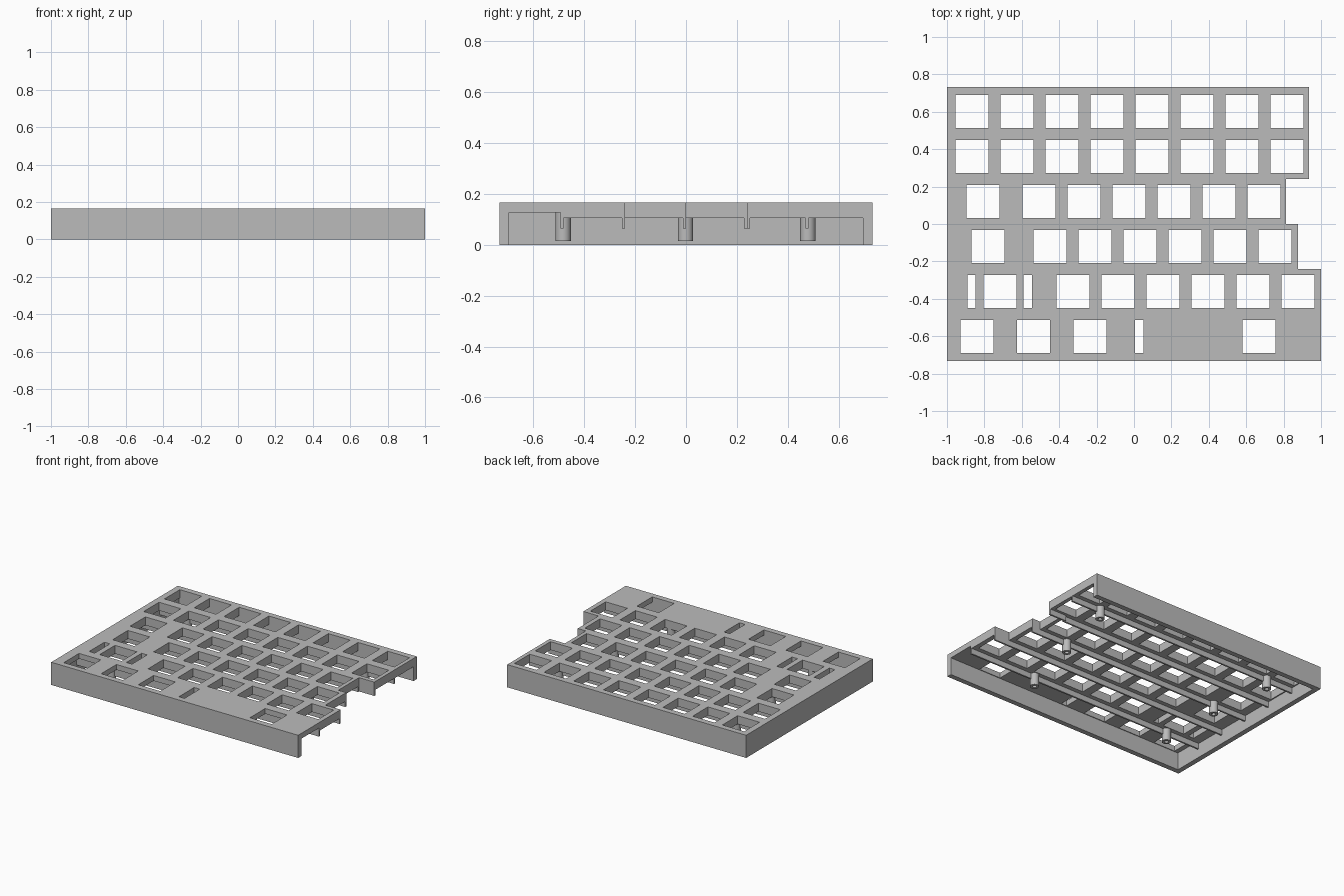
import bpy
import bmesh
import math
from mathutils import Matrix, Vector

cube = bpy.data.objects.get("Cube")
if cube:
    bpy.data.objects.remove(cube, do_unlink=True)

PITCH = 0.2406           # spacing of the key grid
HOLE = 0.177             # square switch opening
SLOT = 0.045             # narrow stabiliser opening
WALL = 0.037
TOP, DEEP, SHALLOW = 0.166, 0.105, 0.127
HALF_Y = 0.7325

grey = bpy.data.materials.new("warm_grey_plastic")
grey.use_nodes = True
grey.diffuse_color = (0.5, 0.5, 0.5, 1)
grey.node_tree.nodes["Principled BSDF"].inputs["Base Color"].default_value = (0.5, 0.5, 0.5, 1)


def finish(name, bm):
    bmesh.ops.recalc_face_normals(bm, faces=bm.faces)
    mesh = bpy.data.meshes.new(name)
    bm.to_mesh(mesh)
    bm.free()
    mesh.materials.append(grey)
    obj = bpy.data.objects.new(name, mesh)
    bpy.context.scene.collection.objects.link(obj)
    return obj


def add_box(bm, x0, x1, y0, y1, z0, z1):
    low, high = Vector((x0, y0, z0)), Vector((x1, y1, z1))
    matrix = Matrix.Translation((low + high) / 2) @ Matrix.Diagonal((*(high - low), 1))
    bmesh.ops.create_cube(bm, size=1, matrix=matrix)


def cut(target, cutter):
    mod = target.modifiers.new("cut", "BOOLEAN")
    mod.operation = "DIFFERENCE"
    mod.solver = "EXACT"
    mod.object = cutter
    graph = bpy.context.evaluated_depsgraph_get()
    mesh = bpy.data.meshes.new_from_object(target.evaluated_get(graph))
    target.modifiers.clear()
    target.data = mesh
    bpy.data.objects.remove(cutter, do_unlink=True)


# Case shell: stepped outline, extruded to full height
outline = [(-1, -HALF_Y), (1, -HALF_Y), (1, -PITCH), (0.877, -PITCH), (0.877, 0),
           (0.812, 0), (0.812, PITCH), (0.935, PITCH), (0.935, HALF_Y), (-1, HALF_Y)]
bm = bmesh.new()
base = bm.faces.new([bm.verts.new((x, y, 0)) for x, y in outline])
solid = bmesh.ops.extrude_face_region(bm, geom=[base])["geom"]
bmesh.ops.translate(bm, vec=(0, 0, TOP),
                    verts=[v for v in solid if isinstance(v, bmesh.types.BMVert)])
shell = finish("case_shell", bm)

# Underside cavity, open on the stepped edge and shallower under the front row
front_split = -2 * PITCH - 0.004
for y0, y1, roof in ((-HALF_Y + WALL, front_split, SHALLOW),
                     (front_split, HALF_Y - WALL, DEEP)):
    bm = bmesh.new()
    add_box(bm, -1 + WALL, 1.2, y0, y1, -0.1, roof)
    cut(shell, finish("cavity_cutter", bm))


# Key openings: each row has single keys, an even run, and narrow slots
def run(start, count):
    return [start + i * PITCH for i in range(count)]


rows = [
    (run(-0.866, 8), []),
    (run(-0.866, 8), []),
    ([-0.808] + run(-0.508, 6), []),
    ([-0.781] + run(-0.449, 6), []),
    ([-0.717] + run(-0.326, 6), [-0.869, -0.567]),
    ([-0.84, -0.537, -0.236, 0.668], [0.027]),
]
bm = bmesh.new()
for i, (keys, slots) in enumerate(rows):
    y = (2.5 - i) * PITCH
    for centres, width in ((keys, HOLE), (slots, SLOT)):
        for x in centres:
            add_box(bm, x - width / 2, x + width / 2, y - HOLE / 2, y + HOLE / 2, 0.03, 0.3)
cut(shell, finish("key_cutter", bm))

# Stiffening ribs between the rows
RIB = 0.012
bm = bmesh.new()
for step, right in ((2, 0.935), (1, 0.812), (0, 0.877), (-1, 1.0), (-2, 1.0)):
    y = step * PITCH
    add_box(bm, -1 + WALL, right, y - RIB, y, 0.065, SHALLOW + 0.003)
add_box(bm, 0.8, 0.935, PITCH, PITCH + RIB, 0.065, DEEP + 0.003)
finish("stiffening_ribs", bm)

# Hollow screw bosses
profile = [(0, 0.1), (0.014, 0.1), (0.014, 0.016), (0.03, 0.016), (0.03, 0.13), (0, 0.13)]
for i, (x, y) in enumerate([(-0.745, 2), (0.695, 2), (-0.69, 0), (0.58, 0),
                            (-0.685, -2), (0.455, -2)]):
    bm = bmesh.new()
    verts = [bm.verts.new((r, 0, z)) for r, z in profile]
    edges = [bm.edges.new(pair) for pair in zip(verts, verts[1:])]
    bmesh.ops.spin(bm, geom=verts + edges, cent=(0, 0, 0), axis=(0, 0, 1),
                   angle=math.tau, steps=32)
    bmesh.ops.remove_doubles(bm, verts=bm.verts, dist=0.0001)
    bmesh.ops.translate(bm, vec=(x, y * PITCH - 0.002, 0), verts=bm.verts)
    boss = finish(f"screw_boss_{i + 1}", bm)
    bpy.ops.object.select_all(action="DESELECT")
    boss.select_set(True)
    bpy.context.view_layer.objects.active = boss
    bpy.ops.object.shade_smooth_by_angle(angle=math.radians(35))
